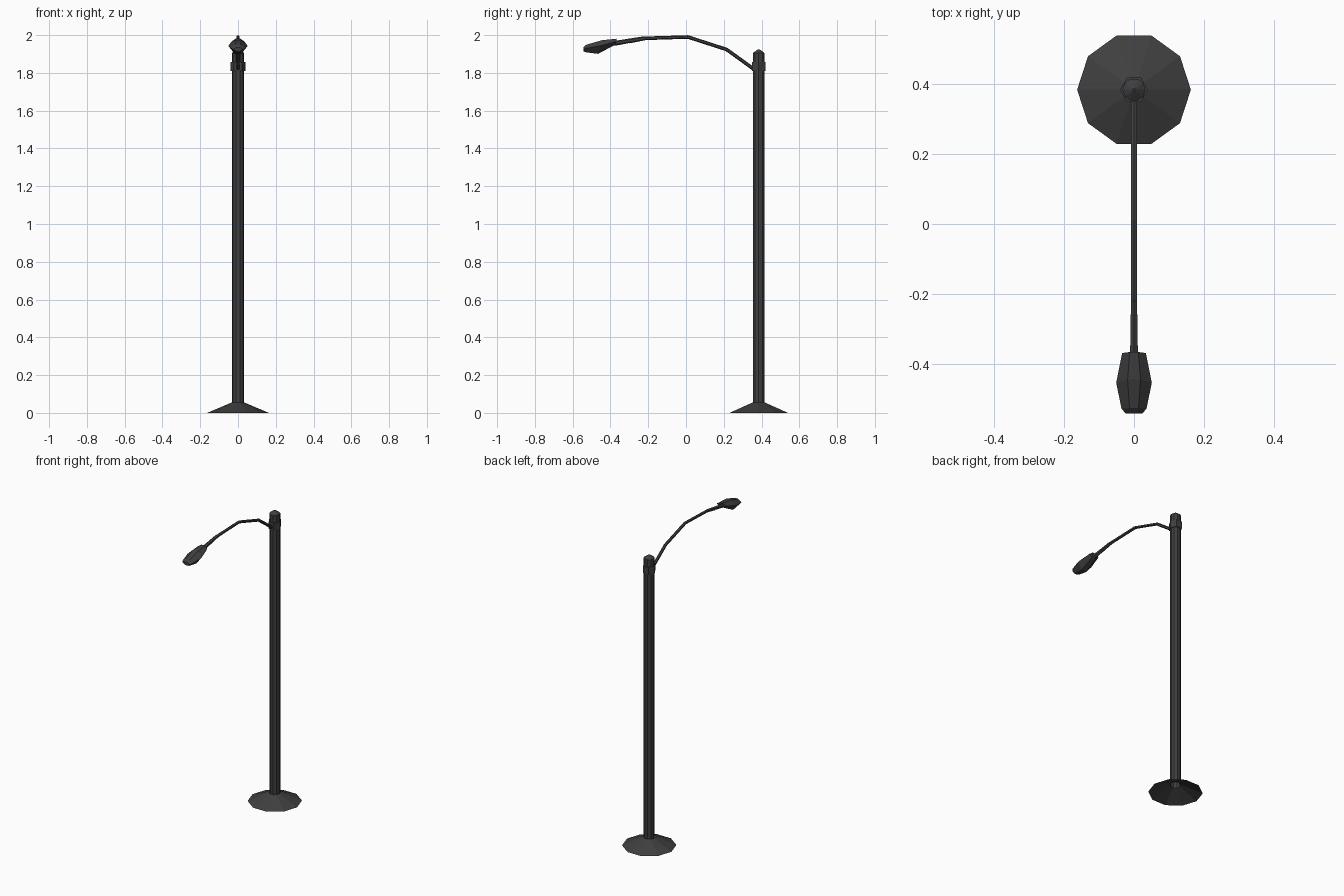
import bpy, bmesh, math
from mathutils import Vector

if "Cube" in bpy.data.objects:
    bpy.data.objects.remove(bpy.data.objects["Cube"])

metal = bpy.data.materials.new("dark_grey_metal")
metal.diffuse_color = (0.05, 0.05, 0.05, 1)
metal.use_nodes = True
metal.node_tree.nodes["Principled BSDF"].inputs["Base Color"].default_value = metal.diffuse_color
POLE_Y = 0.385


def loft(name, rings, cap_start=True, cap_end=True):
    """Skin a list of equally sized point rings with flat faces."""
    bm = bmesh.new()
    vs = [[bm.verts.new(p) for p in r] for r in rings]
    n = len(rings[0])
    for a, b in zip(vs, vs[1:]):
        for i in range(n):
            j = (i + 1) % n
            bm.faces.new((a[i], a[j], b[j], b[i]))
    if cap_start:
        bm.faces.new(vs[0][::-1])
    if cap_end:
        bm.faces.new(vs[-1])
    bmesh.ops.recalc_face_normals(bm, faces=bm.faces)
    me = bpy.data.meshes.new(name)
    bm.to_mesh(me)
    bm.free()
    me.materials.append(metal)
    ob = bpy.data.objects.new(name, me)
    bpy.context.collection.objects.link(ob)
    return ob


def turned(name, profile, sides, **caps):
    """Vertical turned part on the pole axis from (radius, z) pairs."""
    return loft(name, [[(r * math.cos(2 * math.pi * i / sides),
                         POLE_Y + r * math.sin(2 * math.pi * i / sides), z)
                        for i in range(sides)] for r, z in profile], **caps)


def tube(name, path, sides=6):
    """Tube in the x = 0 plane from (y, z, radius) points."""
    pts = [Vector((0, y, z)) for y, z, r in path]
    rings = []
    for k, p in enumerate(pts):
        t = (pts[min(k + 1, len(pts) - 1)] - pts[max(k - 1, 0)]).normalized()
        up = Vector((1, 0, 0)).cross(t)
        rings.append([p + path[k][2] * (up * math.cos(2 * math.pi * i / sides)
                      + Vector((1, 0, 0)) * math.sin(2 * math.pi * i / sides))
                      for i in range(sides)])
    return loft(name, rings)


# Flared foot, open underneath
turned("base_flare", [(0.163, 0), (0.034, 0.055)], 10, cap_start=False, cap_end=False)
# Pole with low conical cap
turned("pole", [(0.033, 0.05), (0.033, 1.905), (0.004, 1.925)], 10, cap_start=False)
# Clamp collar holding the arm
turned("collar", [(0.04, 1.81), (0.04, 1.857)], 6)
# Curved arm and its thicker end sleeve
tube("arm", [(0.37, 1.812, 0.0095), (0.215, 1.924, 0.0095), (0.01, 1.99, 0.0095),
             (-0.215, 1.983, 0.0095), (-0.3, 1.966, 0.0095)])
tube("arm_sleeve", [(-0.22, 1.984, 0.010), (-0.38, 1.956, 0.013)])

# Lamp head: hexagonal sections (y top, y bottom, half width, z top, z mid, z bottom)
sections = [(-0.367, -0.373, 0.034, 1.981, 1.966, 1.95),
            (-0.445, -0.465, 0.051, 1.973, 1.943, 1.901),
            (-0.528, -0.53, 0.036, 1.949, 1.93, 1.909),
            (-0.543, -0.542, 0.025, 1.935, 1.925, 1.914)]
loft("lamp_head", [[(-w, (yt + yb) / 2, zm), (-w * 0.36, yt, zt), (w * 0.36, yt, zt),
                    (w, (yt + yb) / 2, zm), (w * 0.36, yb, zb), (-w * 0.36, yb, zb)]
                   for yt, yb, w, zt, zm, zb in sections])
